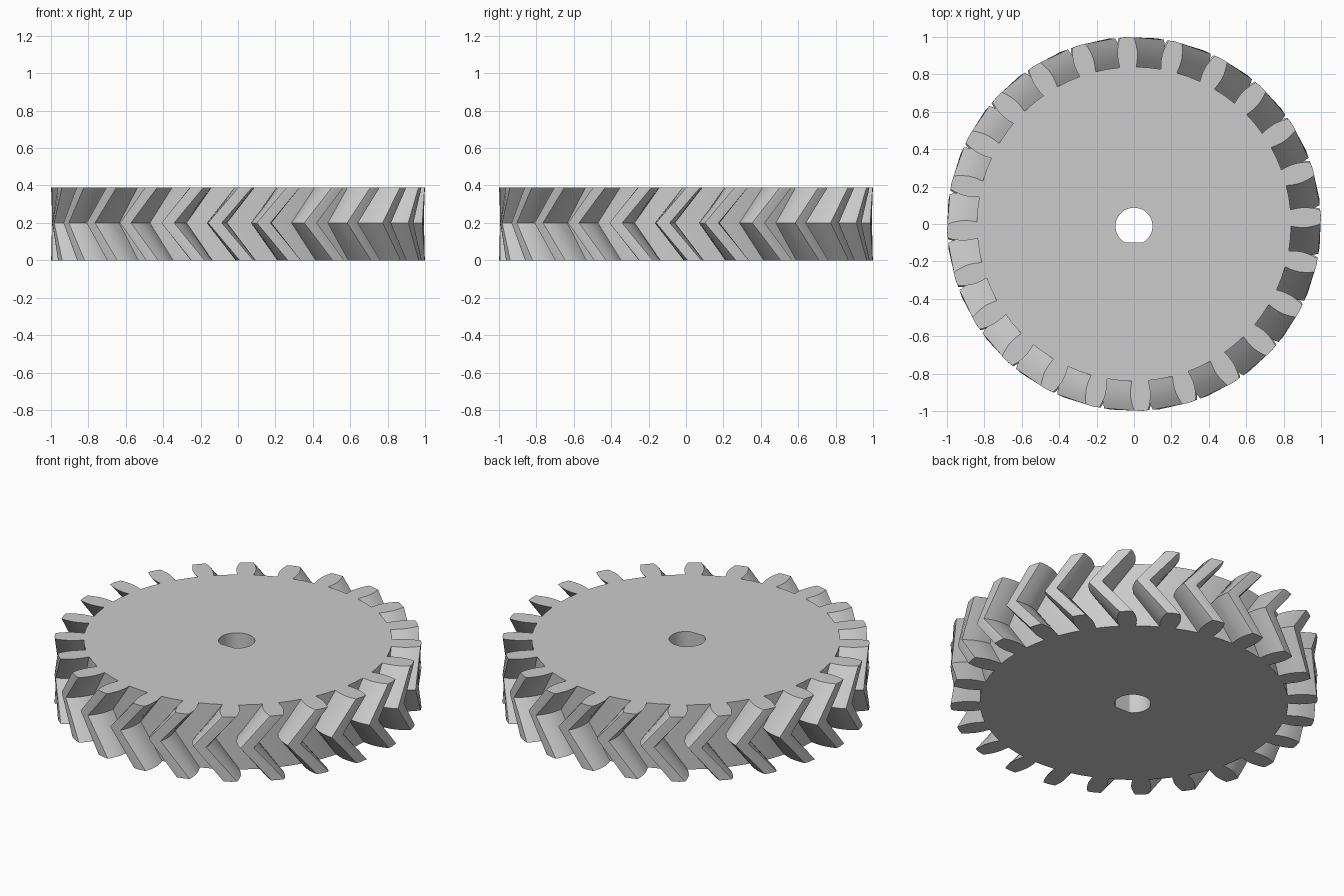
import bpy
import bmesh
from math import asin, cos, pi, radians, sin

cube = bpy.data.objects.get("Cube")
if cube:
    bpy.data.objects.remove(cube, do_unlink=True)

TEETH = 24
# Height and twist in degrees of the bottom, the chevron ridge and the top
LEVELS = [(0.0, 2.6), (0.2, -7.1), (0.388, 2.2)]
# Half a tooth from root to tip: radius and half width in degrees
FLANK = [(0.84, 3.0), (0.87, 3.3), (0.9, 3.4), (0.925, 3.3),
         (0.95, 3.0), (0.975, 2.6), (0.998, 2.1)]


def gear_outline(z, twist):
    tooth = [(r, -a) for r, a in FLANK] + [(1.0, 0)]
    tooth += [(r, a) for r, a in reversed(FLANK)]
    tooth.append((FLANK[0][0], 180 / TEETH))  # middle of the gap floor
    points = []
    for i in range(TEETH):
        for r, a in tooth:
            angle = radians(360 / TEETH * i + a + twist)
            points.append((r * cos(angle), r * sin(angle), z))
    return points


def bore_outline(z, radius=0.099, centre=-0.012, flat=-0.098, steps=40):
    # Round hole with a flat on its front side
    start = asin((flat - centre) / radius)
    sweep = pi - 2 * start
    return [(radius * cos(start + sweep * i / steps),
             centre + radius * sin(start + sweep * i / steps), z)
            for i in range(steps + 1)]


def add_ring(bm, points):
    return [bm.verts.new(p) for p in points]


def join_rings(bm, low, high):
    for i in range(len(low)):
        j = (i + 1) % len(low)
        bm.faces.new((low[i], low[j], high[j], high[i]))


def ring_edges(bm, ring):
    return [bm.edges.get((ring[i - 1], ring[i])) for i in range(len(ring))]


# Herringbone teeth
bm = bmesh.new()
rings = [add_ring(bm, gear_outline(z, t)) for z, t in LEVELS]
for low, high in zip(rings, rings[1:]):
    join_rings(bm, low, high)

# Shaft bore
bores = [add_ring(bm, bore_outline(LEVELS[k][0])) for k in (0, -1)]
join_rings(bm, *bores)

# Flat faces of the wheel, with the bore left open
for outer, inner in ((rings[0], bores[0]), (rings[-1], bores[1])):
    bmesh.ops.triangle_fill(
        bm, use_beauty=True,
        edges=ring_edges(bm, outer) + ring_edges(bm, inner))
bmesh.ops.recalc_face_normals(bm, faces=bm.faces)

mesh = bpy.data.meshes.new("herringbone_gear")
bm.to_mesh(mesh)
bm.free()
gear = bpy.data.objects.new("herringbone_gear", mesh)
bpy.context.collection.objects.link(gear)

# Plain grey finish
grey = bpy.data.materials.new("light_grey")
grey.use_nodes = True
colour = (0.6, 0.6, 0.6, 1)
grey.diffuse_color = colour
grey.node_tree.nodes["Principled BSDF"].inputs["Base Color"].default_value = colour
mesh.materials.append(grey)

bpy.ops.object.select_all(action="DESELECT")
gear.select_set(True)
bpy.context.view_layer.objects.active = gear
bpy.ops.object.shade_smooth_by_angle(angle=radians(25))
